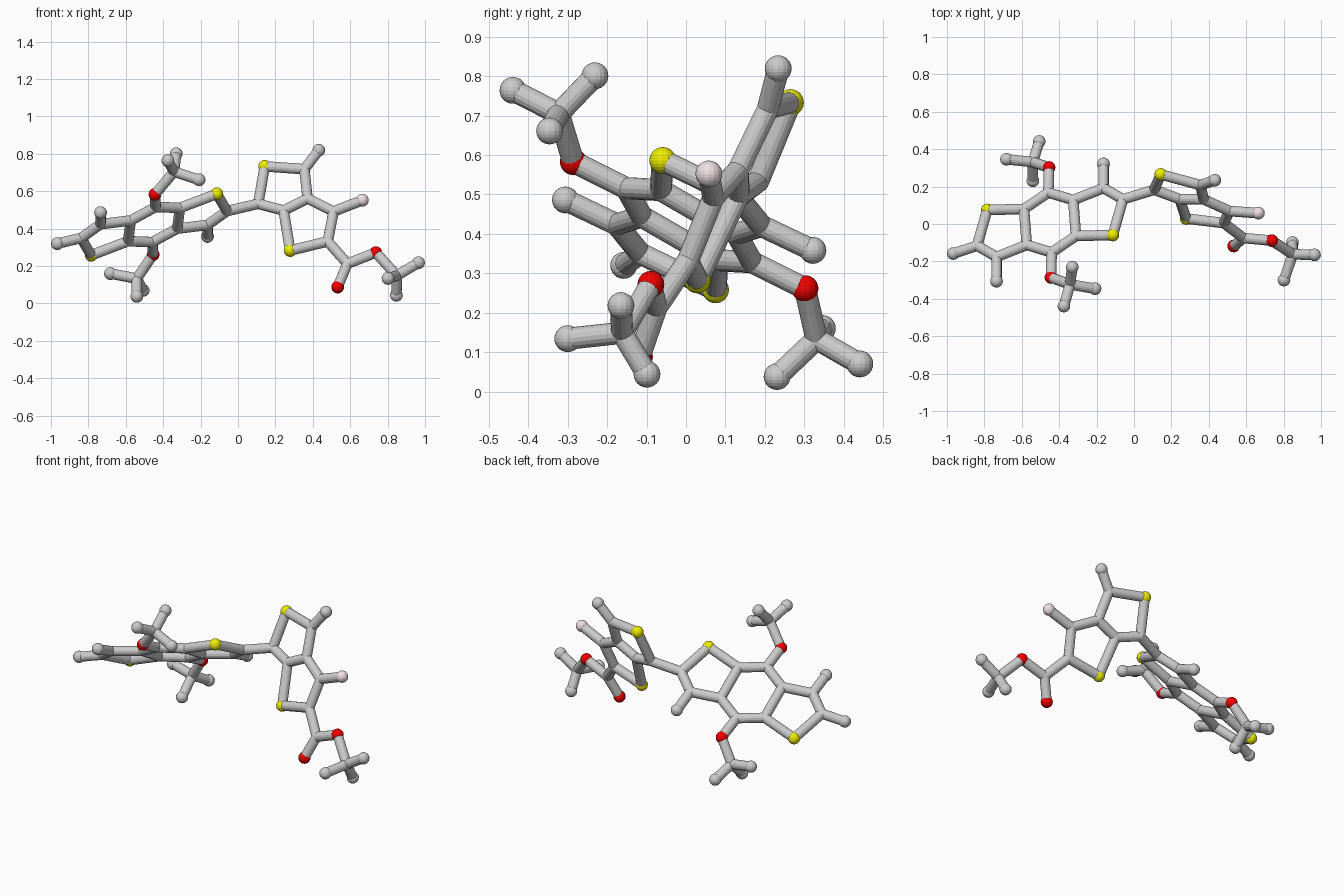
import bpy, bmesh
from mathutils import Vector, Matrix

if "Cube" in bpy.data.objects:
    bpy.data.objects.remove(bpy.data.objects["Cube"])

STICK_R, BALL_R, SIDES = 0.028, 0.034, 16

# Flat three-ring core: half the atoms, the other half is a point reflection
CENTRE = Vector((-0.449, 0.008, 0.422))
half_core = {
    "s": (-0.785, 0.075, 0.258),   # sulphur
    "a": (-0.839, -0.116, 0.350),  # outer ring carbons
    "b": (-0.735, -0.176, 0.424),
    "f": (-0.573, -0.112, 0.444),  # fused carbons
    "g": (-0.588, 0.080, 0.333),
    "k": (-0.458, 0.168, 0.328),   # carbon bearing oxygen
    "o": (-0.454, 0.302, 0.261),   # oxygen
    "m": (-0.735, -0.306, 0.486),  # methyl stub
}
atoms = {}
for name, p in half_core.items():
    atoms[name + "1"] = Vector(p)
    atoms[name + "2"] = 2 * CENTRE - Vector(p)

# Tilted two-ring unit and its ester arm
tilted = {
    "c1": (0.108, 0.183, 0.533), "s3": (0.143, 0.265, 0.733),
    "c2": (0.355, 0.208, 0.718), "c3": (0.372, 0.132, 0.561),
    "c4": (0.244, 0.133, 0.497), "s4": (0.279, 0.029, 0.283),
    "c5": (0.511, 0.069, 0.492), "c6": (0.480, 0.005, 0.332),
    "m3": (0.432, 0.234, 0.819), "h1": (0.665, 0.058, 0.552),
    "e1": (0.585, -0.075, 0.213), "o3": (0.533, -0.118, 0.088),
    "o4": (0.737, -0.089, 0.272),
}
# Branched ends: centre and three tips
branches = {
    "p": [(-0.541, 0.331, 0.133), (-0.682, 0.346, 0.160),
          (-0.507, 0.441, 0.070), (-0.541, 0.231, 0.038)],
    "q": [(-0.342, -0.323, 0.705), (-0.208, -0.346, 0.661),
          (-0.375, -0.439, 0.764), (-0.330, -0.231, 0.801)],
    "r": [(0.849, -0.162, 0.149), (0.965, -0.165, 0.218),
          (0.847, -0.099, 0.044), (0.802, -0.300, 0.134)],
}
for name, p in tilted.items():
    atoms[name] = Vector(p)
for name, pts in branches.items():
    for i, p in enumerate(pts):
        atoms[f"{name}{i}"] = Vector(p)

# Chains of bonded atoms
chains = ["g1 s1 a1 b1 f1 g1 k1 f2 g2 k2 f1", "g2 s2 a2 b2 f2", "k1 o1 p0",
          "k2 o2 q0", "b1 m1", "b2 m2", "a2 c1 s3 c2 c3 c4 c1",
          "c4 s4 c6 c5 c3", "c2 m3", "c5 h1", "c6 e1 o4 r0", "e1 o3"]
chains += [f"{n}0 {n}{i}" for n in branches for i in (1, 2, 3)]
bonds = []
for chain in chains:
    names = chain.split()
    bonds += list(zip(names, names[1:]))

# Stub at the far left end of the core
atoms["t1"] = Vector((-0.966, -0.158, 0.320))
bonds.append(("a1", "t1"))


def finish(bm, name, colour=None):
    mesh = bpy.data.meshes.new(name)
    bm.to_mesh(mesh)
    bm.free()
    obj = bpy.data.objects.new(name, mesh)
    bpy.context.collection.objects.link(obj)
    if colour:
        mat = bpy.data.materials.new(name + "_colour")
        mat.diffuse_color = (*colour, 1)
        mat.use_nodes = True
        mat.node_tree.nodes["Principled BSDF"].inputs["Base Color"].default_value = mat.diffuse_color
        mesh.materials.append(mat)


def balls(name, keys, radius, colour=None):
    bm = bmesh.new()
    for k in keys:
        bmesh.ops.create_uvsphere(bm, u_segments=SIDES, v_segments=12, radius=radius,
                                  matrix=Matrix.Translation(atoms[k]))
    finish(bm, name, colour)


# Sticks
bm = bmesh.new()
for a, b in bonds:
    d = atoms[b] - atoms[a]
    mat = Matrix.Translation((atoms[a] + atoms[b]) / 2) @ d.to_track_quat("Z", "Y").to_matrix().to_4x4()
    bmesh.ops.create_cone(bm, cap_ends=True, segments=SIDES, radius1=STICK_R,
                          radius2=STICK_R, depth=d.length, matrix=mat)
finish(bm, "bond_sticks")

# Balls, sorted by kind
degree = {k: sum(k in bond for bond in bonds) for k in atoms}
grey = [k for k in atoms if k[0] not in "soh"]
balls("carbon_end_balls", [k for k in grey if degree[k] == 1], BALL_R)
balls("carbon_joints", [k for k in grey if degree[k] > 1], STICK_R)
balls("sulphur_balls", [k for k in atoms if k[0] == "s"], BALL_R, (0.85, 0.85, 0.0))
balls("oxygen_balls", [k for k in atoms if k[0] == "o"], BALL_R, (0.9, 0.0, 0.0))
balls("halogen_ball", ["h1"], BALL_R, (0.88, 0.75, 0.78))
